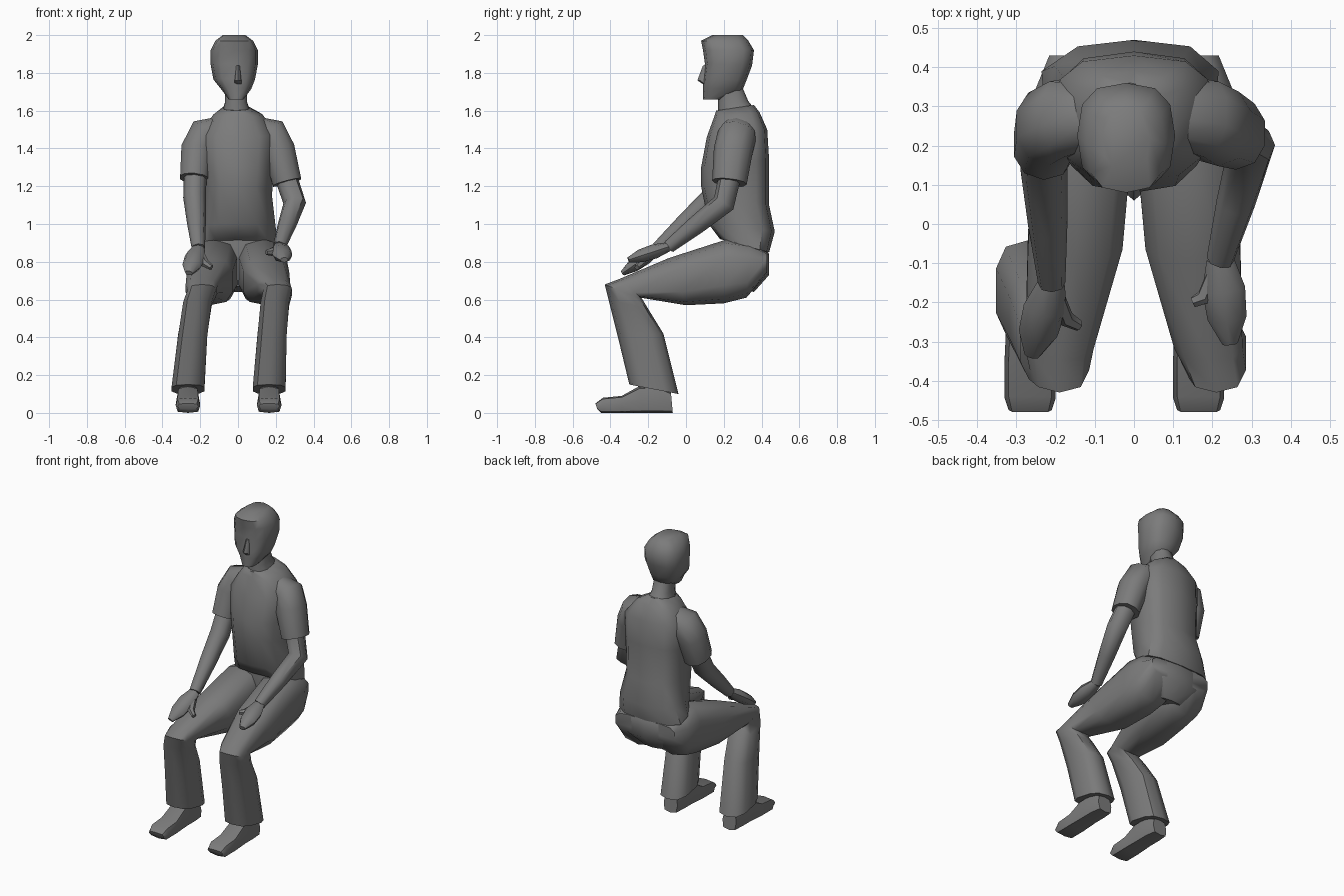
import bpy
import bmesh
from math import cos, sin, pi, radians
from mathutils import Vector

default_cube = bpy.data.objects.get("Cube")
if default_cube:
    bpy.data.objects.remove(default_cube, do_unlink=True)

# One plain grey for the whole figure
grey = bpy.data.materials.new("plain grey")
grey.use_nodes = True
grey_value = (0.2, 0.2, 0.2, 1)
grey.diffuse_color = grey_value
grey.node_tree.nodes["Principled BSDF"].inputs["Base Color"].default_value = grey_value


def squared(value, power):
    """Push a sine or cosine outward so that a ring becomes boxier."""
    return abs(value) ** power * (1 if value >= 0 else -1)


def ring_points(middle, across, along, sides, power, flare=0.0):
    """Corners of one boxy oval cross-section; flare widens its back."""
    points = []
    for step in range(sides):
        angle = 2 * pi * step / sides
        depth = squared(cos(angle), power)
        points.append(middle + along * depth
                      + across * squared(sin(angle), power) * (1 - flare * depth))
    return points


def skin(name, rings):
    """Join a chain of equal rings into one closed, softly shaded body."""
    bm = bmesh.new()
    loops = [[bm.verts.new(point) for point in ring] for ring in rings]
    for lower, upper in zip(loops, loops[1:]):
        for i in range(len(lower)):
            bm.faces.new((lower[i - 1], lower[i], upper[i], upper[i - 1]))
    bm.faces.new(loops[0])
    bm.faces.new(loops[-1])
    bmesh.ops.recalc_face_normals(bm, faces=bm.faces)
    mesh = bpy.data.meshes.new(name)
    bm.to_mesh(mesh)
    bm.free()
    mesh.materials.append(grey)
    body = bpy.data.objects.new(name, mesh)
    bpy.context.collection.objects.link(body)
    bpy.ops.object.select_all(action="DESELECT")
    body.select_set(True)
    bpy.context.view_layer.objects.active = body
    bpy.ops.object.shade_smooth_by_angle(angle=radians(50))


def loft(name, sections, sides=10, power=0.8, flare=0.0):
    """Section: centre x, half width, then the (y, z) of its front and back.
    The flare grows from nothing at the first section to full at the last."""
    rings = []
    for i, (centre_x, half_width, front, back) in enumerate(sections):
        start, end = Vector((centre_x, *front)), Vector((centre_x, *back))
        across = Vector((half_width, 0, 0))
        rings.append(ring_points((start + end) / 2, across, (start - end) / 2,
                                 sides, power, flare * i / (len(sections) - 1)))
    skin(name, rings)


def limb(name, path, radii, thickness=1.0, sides=8):
    """Sweep an oval along a path, square to its direction."""
    rings = []
    for i, point in enumerate(path):
        before, after = path[max(i - 1, 0)], path[min(i + 1, len(path) - 1)]
        heading = (after - before).normalized()
        sideways = Vector((1, 0, 0))
        sideways = (sideways - heading * sideways.dot(heading)).normalized()
        upward = heading.cross(sideways)
        rings.append(ring_points(point, sideways * radii[i],
                                 upward * radii[i] * thickness, sides, 0.9))
    skin(name, rings)


# Head, nose and neck
loft("head", [
    (-.01, .04, (.09, 1.66), (.2, 1.66)),
    (-.01, .08, (.09, 1.72), (.3, 1.71)),
    (-.02, .11, (.09, 1.77), (.32, 1.76)),
    (-.02, .125, (.1, 1.85), (.35, 1.84)),
    (-.02, .125, (.09, 1.92), (.36, 1.92)),
    (-.02, .1, (.08, 1.97), (.33, 1.97)),
    (-.02, .06, (.14, 2), (.3, 2))], sides=12, power=.75)
loft("nose", [
    (0, .01, (.09, 1.84), (.13, 1.84)),
    (0, .02, (.06, 1.76), (.13, 1.76)),
    (0, .02, (.09, 1.74), (.13, 1.74))], sides=6)
loft("neck", [
    (-.01, .06, (.17, 1.72), (.3, 1.72)),
    (-.01, .06, (.17, 1.64), (.33, 1.65)),
    (-.01, .08, (.17, 1.57), (.37, 1.6))])

# Loose shirt, flaring at the back of the hem
loft("shirt_body", [
    (-.01, .07, (.16, 1.6), (.36, 1.63)),
    (0, .13, (.15, 1.57), (.39, 1.59)),
    (0, .2, (.11, 1.46), (.43, 1.5)),
    (0, .19, (.08, 1.3), (.44, 1.34)),
    (0, .18, (.08, 1.2), (.44, 1.1)),
    (0, .2, (.12, 1), (.47, .96)),
    (-.01, .22, (.18, .92), (.44, .85))], sides=12, power=.7, flare=.22)

# Seat of the trousers
loft("trouser_seat", [
    (0, .1, (.22, .67), (.36, .64)),
    (0, .22, (.2, .77), (.44, .73)),
    (0, .23, (.2, .88), (.44, .84)),
    (0, .17, (.2, .94), (.4, .91))], sides=12)


def build_arm(side, sign, cuff, elbow, wrist, fingertip, thumb_tip):
    """Short sleeve with a rounded shoulder, bare arm and relaxed hand."""
    cuff, elbow, wrist, fingertip, thumb_tip = map(
        Vector, (cuff, elbow, wrist, fingertip, thumb_tip))
    shoulder = [Vector((sign * .08, .28, 1.5)), Vector((sign * .18, .27, 1.47)),
                Vector((sign * .215, .25, 1.39))]
    limb(side + "_sleeve", shoulder + [cuff], (.07, .09, .09, .08), thickness=1.15, sides=10)
    forearm = elbow.lerp(wrist, .5)
    limb(side + "_arm", [cuff.lerp(shoulder[-1], .3), elbow, forearm, wrist],
         (.06, .06, .05, .035))
    palm, knuckles = wrist.lerp(fingertip, .35), wrist.lerp(fingertip, .7)
    limb(side + "_hand", [wrist, palm, knuckles, fingertip],
         (.035, .055, .05, .02), thickness=.7)
    limb(side + "_thumb", [wrist, palm.lerp(thumb_tip, .6), thumb_tip],
         (.02, .022, .014), sides=6)


build_arm("left", 1, cuff=(.26, .23, 1.22), elbow=(.3, .2, 1.11),
          wrist=(.22, -.09, .88), fingertip=(.245, -.305, .81), thumb_tip=(.15, -.2, .85))
build_arm("right", -1, cuff=(-.23, .2, 1.24), elbow=(-.23, .14, 1.14),
          wrist=(-.21, -.15, .87), fingertip=(-.26, -.335, .74), thumb_tip=(-.14, -.26, .77))


def build_leg(side, sign, foot_x):
    """Trouser leg from hip over the bent knee to a wide hem, with a shoe."""
    knee_x = sign * .2 + .01
    sections = [
        (sign * .11, .11, (.43, .85), (.43, .74)),
        (sign * .125, .135, (.34, .9), (.32, .61)),
        (sign * .13, .13, (.22, .92), (.2, .58)),
        (sign * .15, .125, (-.09, .82), (0, .57)),
        (sign * .19, .09, (-.35, .71), (-.24, .61))]
    shin = [
        (.078, (-.43, .68), (-.23, .6)),
        (.078, (-.41, .6), (-.2, .55)),
        (.08, (-.36, .4), (-.12, .42)),
        (.09, (-.3, .15), (-.04, .1))]
    for step, section in enumerate(shin):
        reach = step / (len(shin) - 1)
        sections.append((knee_x + (foot_x - knee_x) * reach, *section))
    loft(side + "_trouser_leg", sections, power=.7)
    # Sections of the shoe run from toe to heel, then the ankle stands on it
    shoe = [
        (.055, (-.48, .05), (-.47, .02)),
        (.065, (-.44, .08), (-.45, 0)),
        (.065, (-.34, .09), (-.34, 0)),
        (.06, (-.25, .14), (-.22, 0)),
        (.06, (-.15, .14), (-.14, 0)),
        (.05, (-.08, .11), (-.07, 0))]
    loft(side + "_shoe", [(foot_x, *section) for section in shoe], sides=8, power=.5)
    loft(side + "_ankle", [
        (foot_x, .05, (-.25, .1), (-.1, .1)),
        (foot_x, .05, (-.26, .25), (-.13, .25))])


build_leg("left", 1, foot_x=.165)
build_leg("right", -1, foot_x=-.265)
